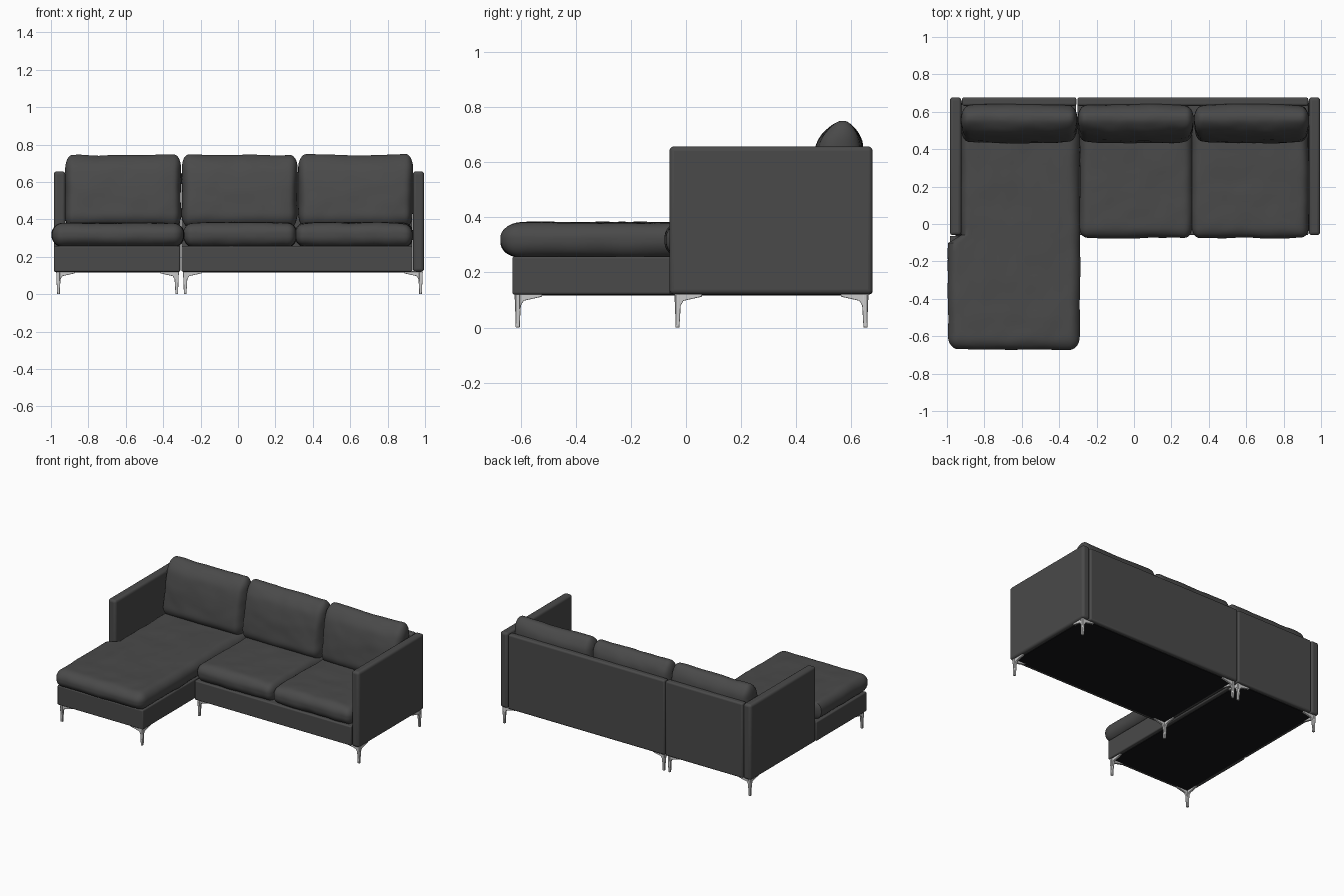
import bpy, bmesh, math
from mathutils import Vector, noise

if "Cube" in bpy.data.objects:
    bpy.data.objects.remove(bpy.data.objects["Cube"])


def material(name, rgb):
    m = bpy.data.materials.new(name)
    m.diffuse_color = (*rgb, 1)
    m.use_nodes = True
    m.node_tree.nodes["Principled BSDF"].inputs["Base Color"].default_value = m.diffuse_color
    return m


FABRIC = material("charcoal fabric", (0.068, 0.068, 0.068))
METAL = material("brushed metal", (0.6, 0.6, 0.6))
BLACK = material("black lining", (0.008, 0.008, 0.009))


def finish(name, bm, mat, bevel=0, segments=4):
    bmesh.ops.recalc_face_normals(bm, faces=bm.faces)
    me = bpy.data.meshes.new(name)
    bm.to_mesh(me)
    bm.free()
    ob = bpy.data.objects.new(name, me)
    bpy.context.collection.objects.link(ob)
    me.materials.append(mat)
    if bevel:
        b = ob.modifiers.new("bevel", 'BEVEL')
        b.width, b.segments, b.limit_method = bevel, segments, 'ANGLE'
    bpy.ops.object.select_all(action='DESELECT')
    ob.select_set(True)
    bpy.context.view_layer.objects.active = ob
    bpy.ops.object.shade_smooth_by_angle(angle=math.radians(40))
    return ob


def extrude(bm, points, vec):
    """Closed polygon extruded along a vector."""
    f = bm.faces.new([bm.verts.new(p) for p in points])
    r = bmesh.ops.extrude_face_region(bm, geom=[f])
    bmesh.ops.translate(bm, vec=vec, verts=[v for v in r['geom'] if isinstance(v, bmesh.types.BMVert)])


def prism(name, outline, z0, z1, mat=FABRIC, bevel=0.008):
    bm = bmesh.new()
    extrude(bm, [(x, y, z0) for x, y in outline], (0, 0, z1 - z0))
    return finish(name, bm, mat, bevel)


def rect(x0, x1, y0, y1):
    return [(x0, y0), (x1, y0), (x1, y1), (x0, y1)]


def cushion(name, lo, hi, radius, shape, cuts=32):
    """Dense rounded box, then shaped by a rule and gently creased."""
    lo, hi, r = Vector(lo), Vector(hi), Vector(radius)
    c, h = (lo + hi) / 2, (hi - lo) / 2
    bm = bmesh.new()
    bmesh.ops.create_cube(bm, size=2)
    bmesh.ops.subdivide_edges(bm, edges=bm.edges[:], cuts=cuts, use_grid_fill=True)
    for v in bm.verts:
        # push samples towards the rounded edges
        p = Vector([math.sin(a * math.pi / 2) * k for a, k in zip(v.co, h)])
        core = Vector([max(-(k - q), min(k - q, a)) for a, k, q in zip(p, h, r)])
        d = Vector([(a - b) / q for a, b, q in zip(p, core, r)])
        d.normalize()
        p = core + Vector([a * q for a, q in zip(d, r)])
        u = Vector([a / k for a, k in zip(p, h)])
        w = c + shape(p, u)
        n = noise.noise(w * 7) * 0.005 + noise.noise(w * Vector((1, 1, 1)).length * 9) * 0.0025
        v.co = w + d * n
    return finish(name, bm, FABRIC)


# upholstered frames
prism("chaise_base", [(-0.985, -0.63), (-0.309, -0.63), (-0.309, 0.64), (-0.924, 0.64),
                      (-0.924, -0.063), (-0.985, -0.063)], 0.12, 0.258)
prism("sofa_base", rect(-0.302, 0.932, -0.06, 0.64), 0.12, 0.258)
prism("chaise_back", rect(-0.92, -0.308, 0.632, 0.677), 0.12, 0.653, bevel=0.012)
prism("sofa_back", rect(-0.303, 0.932, 0.632, 0.677), 0.12, 0.653, bevel=0.012)
prism("left_arm", rect(-0.985, -0.923, -0.06, 0.677), 0.12, 0.657, bevel=0.017)
prism("right_arm", rect(0.935, 0.995, -0.06, 0.677), 0.12, 0.657, bevel=0.017)

# black lining under the frames
prism("chaise_lining", rect(-0.955, -0.335, -0.605, -0.05), 0.116, 0.124, BLACK, 0)
prism("chaise_rear_lining", rect(-0.955, -0.335, -0.05, 0.65), 0.116, 0.124, BLACK, 0)
prism("sofa_lining", rect(-0.275, 0.965, -0.035, 0.65), 0.116, 0.124, BLACK, 0)


# seat cushions
def seat_shape(p, u):
    q = p.copy()
    if p.z > 0:
        q.z *= 1.02 - 0.14 * abs(u.x) ** 4 - 0.05 * abs(u.y) ** 4
    return q


def chaise_shape(p, u):
    q = p.copy()
    if p.z > 0:
        q.z *= 1 - 0.06 * abs(u.x) ** 4
    # narrow the rear half so it fits beside the arm
    y = p.y - 0.035
    t = max(0, min(1, (y + 0.085) / 0.03))
    if p.x < 0:
        q.x *= 1 - 0.2 * t * t * (3 - 2 * t)
    return q


cushion("chaise_seat", (-0.995, -0.672, 0.254), (-0.29, 0.6, 0.381), (0.055, 0.07, 0.06), chaise_shape, 44)
for name, x0, x1 in (("middle_seat", -0.29, 0.312), ("right_seat", 0.308, 0.935)):
    cushion(name, (x0, -0.075, 0.254), (x1, 0.6, 0.383), (0.045, 0.06, 0.06), seat_shape)


# back cushions: thick below, leaning and thin at the top
def back_shape(p, u):
    thin = (1 - 0.4 * max(u.z, 0) ** 2) * (1 - 0.17 * abs(u.x) ** 4)
    return Vector((p.x, p.y * thin + 0.025 * u.z, p.z + 0.006 * max(u.z, 0) * (u.x ** 2 - 0.5)))


for name, x0, x1 in (("left_back_cushion", -0.925, -0.304), ("middle_back_cushion", -0.3, 0.318),
                     ("right_back_cushion", 0.322, 0.936)):
    cushion(name, (x0, 0.447, 0.355), (x1, 0.638, 0.746), (0.04, 0.09, 0.08), back_shape)

# metal corner legs: two tapering brackets meeting in a slim foot
PROFILE = [(0, 0.121), (0.005, 0), (0.018, 0), (0.023, 0.08), (0.033, 0.097), (0.1, 0.112), (0.1, 0.121)]


def leg(name, x, y, sx, sy):
    bm = bmesh.new()
    extrude(bm, [(x + sx * a, y + sy * 0.004, z) for a, z in PROFILE], (0, sy * 0.015, 0))
    extrude(bm, [(x + sx * 0.004, y + sy * a, z) for a, z in PROFILE], (sx * 0.015, 0, 0))
    finish(name, bm, METAL, 0.002, 2)


for part, xl, xr, yf, yb in (("chaise", -0.972, -0.316, -0.622, 0.662), ("sofa", -0.294, 0.988, -0.042, 0.662)):
    for xs, x, sx in (("left", xl, 1), ("right", xr, -1)):
        for ys, y, sy in (("front", yf, 1), ("back", yb, -1)):
            leg(f"{part}_{ys}_{xs}_leg", x, y, sx, sy)
